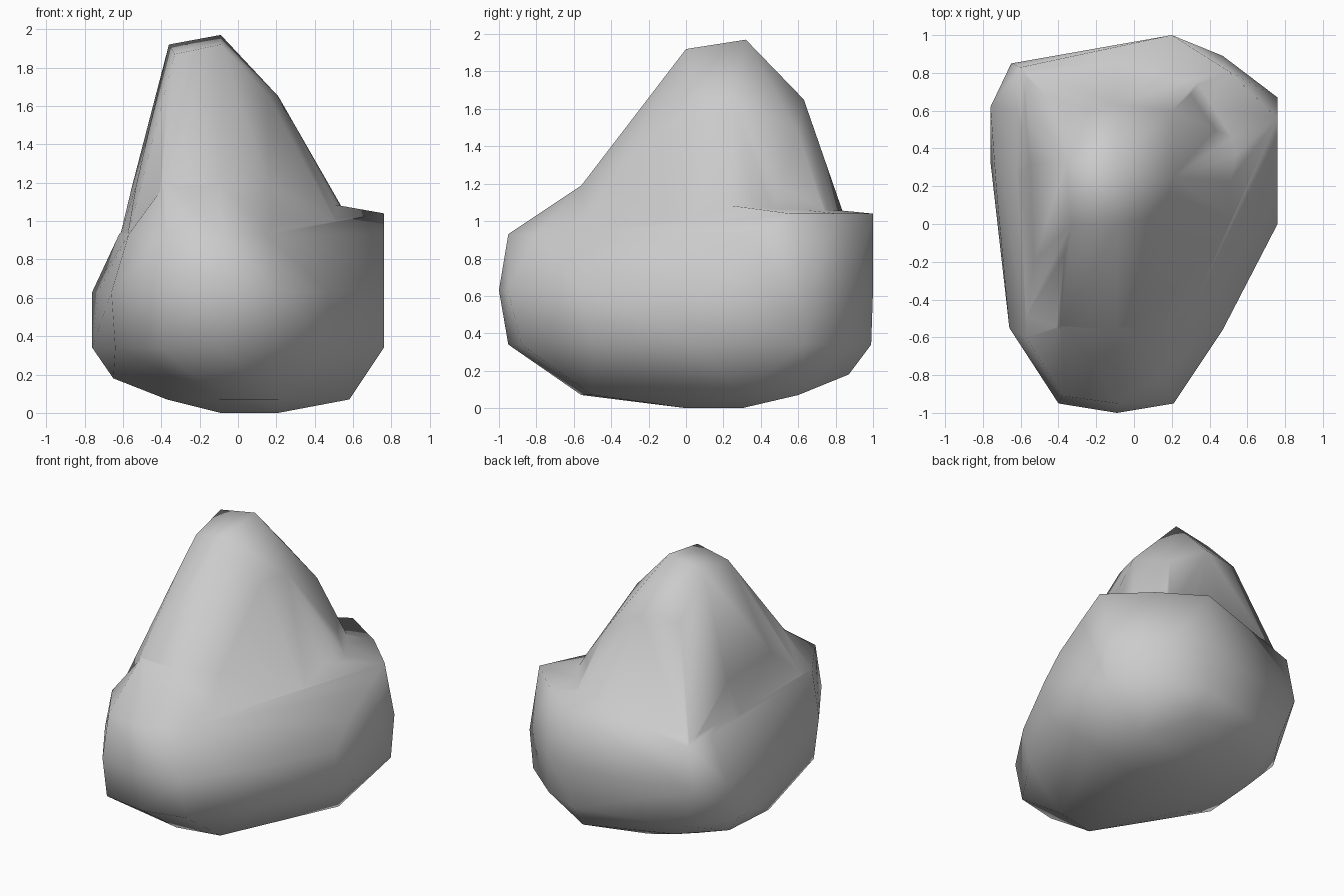
import bpy, bmesh, math

if "Cube" in bpy.data.objects:
    bpy.data.objects.remove(bpy.data.objects["Cube"])


def hull_from_slices(name, slices):
    """Convex rock chunk wrapped around horizontal outlines {height: [(x, y), ...]}."""
    bm = bmesh.new()
    for z, outline in slices.items():
        for x, y in outline:
            bm.verts.new((x, y, z))
    res = bmesh.ops.convex_hull(bm, input=bm.verts[:])
    loose = set(res["geom_interior"] + res["geom_unused"])
    bmesh.ops.delete(bm, geom=[v for v in loose if isinstance(v, bmesh.types.BMVert)],
                     context='VERTS')
    bmesh.ops.recalc_face_normals(bm, faces=bm.faces[:])
    mesh = bpy.data.meshes.new(name)
    bm.to_mesh(mesh)
    bm.free()
    ob = bpy.data.objects.new(name, mesh)
    bpy.context.collection.objects.link(ob)
    return ob


# Wide lower boulder with the raised ledge at the back right corner
body = hull_from_slices("rock", {
    0.0: [(-.09, 0), (.21, 0), (.21, .3)],
    0.02: [(-.09, .32)],
    0.07: [(-.37, 0), (-.35, .35), (-.09, -.56), (.21, -.5), (.58, .3), (.45, .6), (-.09, .55)],
    0.18: [(-.65, 0), (-.62, .4), (-.37, .65), (.2, .87)],
    0.34: [(-.4, -.9), (-.09, -.95), (.21, -.88), (.47, -.5), (.76, .05), (.76, .63),
           (.47, .87), (.2, .99), (-.56, .8), (-.76, .5), (-.76, .33), (-.64, -.52)],
    0.63: [(-.4, -.95), (-.09, -1), (.21, -.95), (.47, -.56), (.76, 0), (.76, .67),
           (.47, .89), (.2, 1), (-.65, .85), (-.76, .62), (-.73, .2), (-.66, -.55)],
    0.78: [(.76, .15)],
    0.93: [(-.38, -.91), (-.09, -.95), (.15, -.8), (.45, -.2), (.76, .38),
           (-.57, -.6), (-.62, .3), (-.62, .6), (-.6, .83)],
    1.04: [(.76, .56), (.5, .81), (.2, 1)],
    1.19: [(-.09, -.56), (-.38, -.54)],
})

# Leaning upper peak
peak = hull_from_slices("peak", {
    0.90: [(.64, .4), (.56, 0), (.2, -.62), (-.09, -.78), (-.43, -.74), (-.58, -.5),
           (-.62, .32), (-.58, .8), (-.09, .89), (.38, .8)],
    1.19: [(.43, .5), (.43, .3), (.16, -.42), (-.09, -.56), (-.39, -.54), (-.53, -.2),
           (-.55, .32), (-.49, .7), (-.09, .78), (.3, .69)],
    1.48: [(.2, .6)],
    1.65: [(.21, .25), (.16, .05), (-.09, -.2), (-.37, -.16), (-.42, .3),
           (-.36, .58), (-.09, .63), (.09, .5)],
    1.87: [(-.33, 0)],
    1.92: [(-.09, 0), (-.36, .32)],
    1.97: [(-.09, .32)],
})

# Fuse both chunks into one rock
fuse = body.modifiers.new("fuse_peak", 'BOOLEAN')
fuse.operation = 'UNION'
fuse.solver = 'EXACT'
fuse.object = peak
bpy.context.view_layer.objects.active = body
body.select_set(True)
bpy.ops.object.modifier_apply(modifier=fuse.name)
bpy.data.objects.remove(peak, do_unlink=True)

# Soft shading over the facets
bpy.ops.object.shade_smooth_by_angle(angle=math.radians(80))
